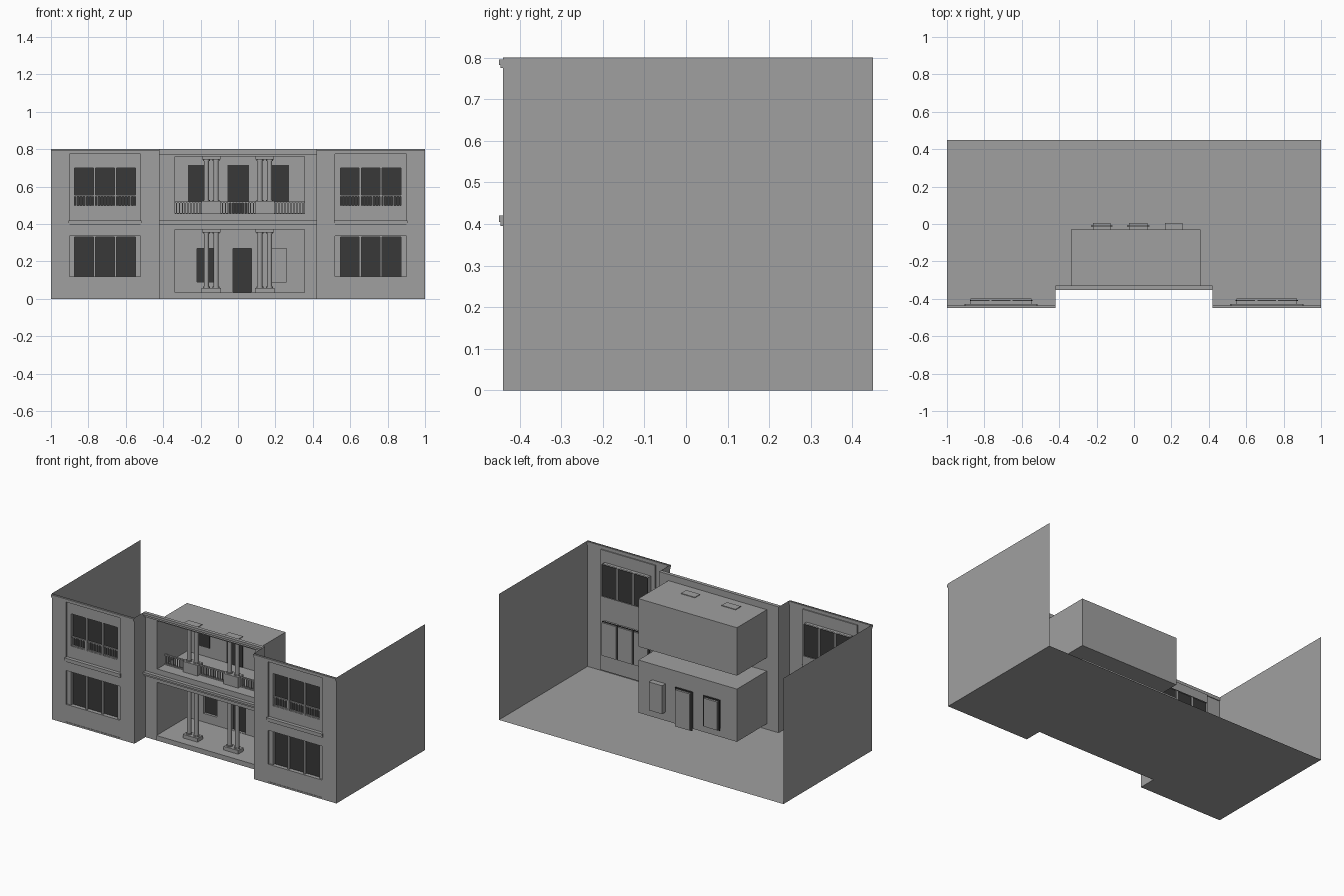
import bpy, bmesh, math
from mathutils import Matrix

if "Cube" in bpy.data.objects:
    bpy.data.objects.remove(bpy.data.objects["Cube"])


def material(name, v):
    m = bpy.data.materials.new(name)
    m.diffuse_color = (v, v, v, 1)
    m.use_nodes = True
    m.node_tree.nodes["Principled BSDF"].inputs["Base Color"].default_value = m.diffuse_color
    return m


glass, plaster = material("dark_glass", .04), material("grey_plaster", .35)


def finish(bm, name, mat=plaster):
    bmesh.ops.remove_doubles(bm, verts=bm.verts, dist=1e-5)
    me = bpy.data.meshes.new(name)
    bm.to_mesh(me)
    bm.free()
    ob = bpy.data.objects.new(name, me)
    bpy.context.collection.objects.link(ob)
    me.materials.append(mat)
    return ob


def quad(bm, *pts):
    bm.faces.new([bm.verts.new(p) for p in pts])


def add_sheet(bm, x0, x1, z0, z1, y, holes=()):
    """Upright sheet facing -y, with rectangular holes (x0, x1, z0, z1)."""
    xs = sorted({x0, x1, *[v for h in holes for v in h[:2]]})
    zs = sorted({z0, z1, *[v for h in holes for v in h[2:]]})
    for a, b in zip(xs, xs[1:]):
        for c, d in zip(zs, zs[1:]):
            mx, mz = (a + b) / 2, (c + d) / 2
            if not any(h[0] < mx < h[1] and h[2] < mz < h[3] for h in holes):
                quad(bm, (a, y, c), (b, y, c), (b, y, d), (a, y, d))


def add_pocket(bm, rect, y0, y1, holes=()):
    """Open-fronted recess running back from y0 to y1."""
    a, b, c, d = rect
    add_sheet(bm, a, b, c, d, y1, holes)
    quad(bm, (a, y0, c), (b, y0, c), (b, y1, c), (a, y1, c))
    quad(bm, (a, y1, d), (b, y1, d), (b, y0, d), (a, y0, d))
    quad(bm, (a, y0, c), (a, y1, c), (a, y1, d), (a, y0, d))
    quad(bm, (b, y1, c), (b, y0, c), (b, y0, d), (b, y1, d))


def add_box(bm, x0, x1, y0, y1, z0, z1):
    m = Matrix.Translation(((x0 + x1) / 2, (y0 + y1) / 2, (z0 + z1) / 2))
    bmesh.ops.create_cube(bm, size=1, matrix=m @ Matrix.Diagonal((x1 - x0, y1 - y0, z1 - z0, 1)))


def boxes(name, items, mat=plaster):
    bm = bmesh.new()
    for it in items:
        add_box(bm, *it)
    return finish(bm, name, mat)


def railing(name, spans, y, z0, z1, pitch):
    items = []
    for a, b in spans:
        items.append((a, b, y - .005, y + .005, z1 - .007, z1))
        items.append((a, b, y - .005, y + .005, z0, z0 + .005))
        n = max(2, round((b - a) / pitch))
        for i in range(n):
            x = a + (i + .5) * (b - a) / n
            items.append((x - .003, x + .003, y - .003, y + .003, z0 + .005, z1 - .007))
    return boxes(name, items)


YF, YC, YB, YP = -.44, -.33, .45, -.428

# Ground floor slab with a front notch, and the two end walls
bm = bmesh.new()
quad(bm, (-1, YC, 0), (1, YC, 0), (1, YB, 0), (-1, YB, 0))
for a, b in ((-1, -.42), (.42, 1)):
    quad(bm, (a, YF, 0), (b, YF, 0), (b, YC, 0), (a, YC, 0))
finish(bm, "ground_slab")
bm = bmesh.new()
for x in (-1, 1):
    quad(bm, (x, YF, 0), (x, YB, 0), (x, YB, .8), (x, YF, .8))
finish(bm, "end_walls")

# Two matching wings; the right one is the left one shifted sideways
for side, dx in (("left", 0), ("right", 1.42)):
    bays = [(-.873 + dx + i * .112, -.772 + dx + i * .112) for i in range(3)]
    panel = (-.902 + dx, -.52 + dx, .01, .775)
    low = [(a, b, .12, .33) for a, b in bays]
    group = (bays[0][0], bays[2][1], .495, .70)
    bm = bmesh.new()
    add_sheet(bm, -1 + dx, -.42 + dx, 0, .8, YF, [panel])
    add_pocket(bm, panel, YF, YP, low + [group])
    for w in low:
        add_pocket(bm, w, YP, -.397)
    # upper windows: one frame open to the back, holding three panes
    add_pocket(bm, group, YP, -.397, [group])
    x = -.42 if dx == 0 else .42
    quad(bm, (x, YF, 0), (x, YC, 0), (x, YC, .8), (x, YF, .8))
    finish(bm, side + "_wing_wall")
    boxes(side + "_window_panes",
          [(a - .004, b + .004, -.412, -.407, c - .004, d + .004) for a, b, c, d in low]
          + [(a, b, -.412, -.407, .495, .70) for a, b in bays], glass)
    boxes(side + "_window_mullions",
          [(p[1], q[0], YP, -.402, .495, .70) for p, q in zip(bays, bays[1:])])
    p0, p1 = panel[:2]
    boxes(side + "_wing_mouldings", [
        (-1 + dx, -.42 + dx, -.446, -.435, .775, .783),
        (-1 + dx, -.42 + dx, -.45, -.435, .783, .796),
        (p0 - .005, p1 + .005, -.446, YP, .395, .405),
        (p0 - .005, p1 + .005, -.45, YP, .405, .42),
        (p0, p1, -.437, YP, .335, .395),
        (p0, p1, -.437, YP, .01, .12)])
    railing(side + "_window_railing", bays, -.42, .495, .555, .016)

# Central front wall with two loggia recesses
lower, upper = (-.337, .355, .035, .37), (-.337, .355, .455, .76)
low_wins = [(-.22, -.125, .09, .27), (-.027, .073, .037, .27), (.165, .258, .09, .27)]
up_wins = [(-.268, -.175, .515, .715), (-.056, .058, .457, .715), (.178, .272, .515, .715)]
bm = bmesh.new()
add_sheet(bm, -.42, .42, 0, .8, YC, [lower, upper])
finish(bm, "central_wall")
bm = bmesh.new()
add_pocket(bm, lower, YC, -.03, low_wins)
for w in low_wins:
    add_pocket(bm, w, -.03, .005)
finish(bm, "lower_loggia")
bm = bmesh.new()
add_pocket(bm, upper, YC, -.03)
finish(bm, "upper_loggia")
boxes("lower_loggia_panes", [(a - .01, b + .01, -.014, -.008, c - .006, d + .008)
                             for a, b, c, d in low_wins[:2]], glass)
boxes("upper_loggia_panes", [(a, b, -.036, -.031, c, d) for a, b, c, d in up_wins], glass)

# Cornice bands and front step of the central bay
boxes("central_cornices", [
    (-.42, .42, -.345, YC, .772, .785), (-.42, .42, -.352, YC, .785, .8),
    (-.42, .42, -.345, YC, .397, .408), (-.42, .42, -.352, YC, .408, .422)])
boxes("front_step", [(-.337, .355, -.337, YC, .004, .035)])

# Paired columns on shared bases and caps
for side, cx in (("left", -.143), ("right", .143)):
    for lvl, z0, zb, zc, z1 in (("lower", .035, .058, .355, .372),
                                ("upper", .455, .522, .745, .764)):
        bm = bmesh.new()
        add_box(bm, cx - .052, cx + .052, -.276, -.224, z0, zb)
        add_box(bm, cx - .049, cx + .049, -.276, -.224, zc, z1)
        for s in (-.026, .026):
            for r, a, b in ((.0135, zb, zc), (.018, zb, zb + .007), (.018, zc - .007, zc)):
                bmesh.ops.create_cone(bm, cap_ends=True, segments=16, radius1=r, radius2=r,
                                      depth=b - a, matrix=Matrix.Translation((cx + s, -.25, (a + b) / 2)))
        ob = finish(bm, f"{side}_{lvl}_columns")
        bpy.ops.object.select_all(action='DESELECT')
        ob.select_set(True)
        bpy.context.view_layer.objects.active = ob
        bpy.ops.object.shade_smooth_by_angle(angle=math.radians(35))

# Balcony railing between the pedestals
railing("balcony_railing", [(-.337, -.195), (-.091, .091), (.195, .355)], -.25, .455, .52, .016)
